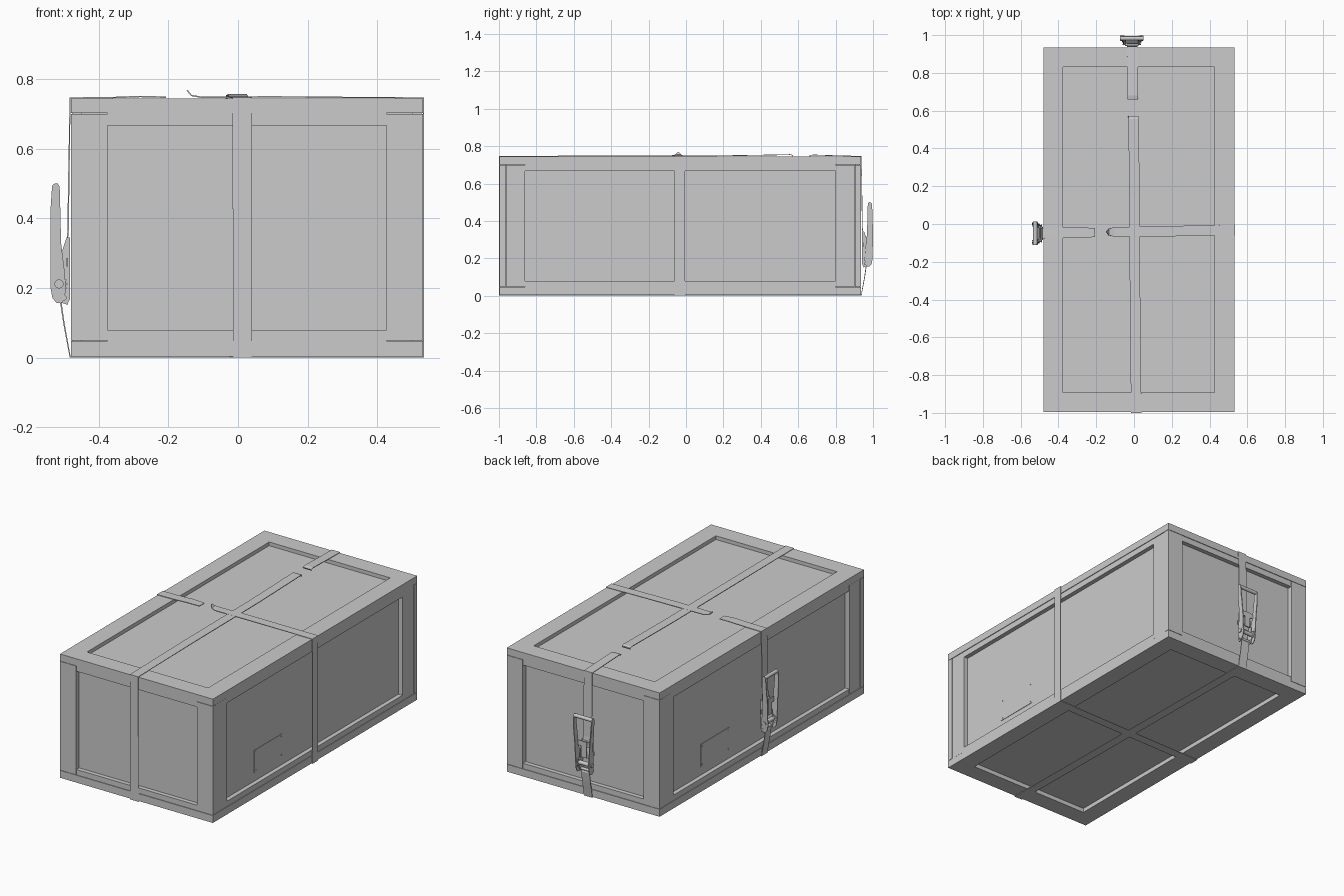
import bpy, bmesh
from math import pi, sin, cos
from mathutils import Matrix, Vector

if "Cube" in bpy.data.objects:
    bpy.data.objects.remove(bpy.data.objects["Cube"])

X0, X1, Y0, Y1 = -0.48, 0.531, -0.996, 0.935   # crate outer faces
Z0, Z1, ZB, ZT = 0.004, 0.744, 0.05, 0.70      # bottom / top, inner edges of the frames
W, T = 0.105, 0.03                             # board width and recess depth


def make(name, verts, faces, mat=Matrix()):
    me = bpy.data.meshes.new(name)
    me.from_pydata([mat @ Vector(v) for v in verts], [], faces)
    bm = bmesh.new()
    bm.from_mesh(me)
    bmesh.ops.recalc_face_normals(bm, faces=bm.faces)
    bm.to_mesh(me)
    bm.free()
    ob = bpy.data.objects.new(name, me)
    bpy.context.collection.objects.link(ob)
    return ob


def loft(name, a, b, mat=Matrix()):
    """Solid between two matching outlines."""
    n = len(a)
    faces = [tuple(range(n)), tuple(range(n, 2 * n))]
    faces += [(i, (i + 1) % n, n + (i + 1) % n, n + i) for i in range(n)]
    return make(name, list(a) + list(b), faces, mat)


def box(name, x0, x1, y0, y1, z0, z1, mat=Matrix()):
    r = [(x0, y0), (x1, y0), (x1, y1), (x0, y1)]
    return loft(name, [(x, y, z0) for x, y in r], [(x, y, z1) for x, y in r], mat)


def smooth(ob):
    bpy.ops.object.select_all(action='DESELECT')
    ob.select_set(True)
    bpy.context.view_layer.objects.active = ob
    bpy.ops.object.shade_smooth_by_angle(angle=0.6)


def rod(name, d, z, r, u0, u1, mat, n=20, teeth=0):
    """Cylinder or toothed wheel along local x."""
    count = teeth * 2 if teeth else n
    ring = []
    for i in range(count):
        rr = r * (0.78 if teeth and i % 2 else 1)
        ring.append((d + rr * cos(2 * pi * i / count), z + rr * sin(2 * pi * i / count)))
    ob = loft(name, [(u0, p, q) for p, q in ring], [(u1, p, q) for p, q in ring], mat)
    if not teeth:
        smooth(ob)


def ribbon(name, pts, axis, width=0.055):
    """Webbing strip; each point is x, y, z and an optional width."""
    verts = []
    for p in pts:
        h = Vector(axis) * (p[3] if len(p) > 3 else width) / 2
        c = Vector(p[:3])
        verts += [c - h, c + h]
    ob = make(name, verts, [(2 * i, 2 * i + 1, 2 * i + 3, 2 * i + 2) for i in range(len(pts) - 1)])
    m = ob.modifiers.new("thickness", 'SOLIDIFY')
    m.thickness, m.offset = 0.004, 0


# Recessed panels
box("crate_panels", X0 + T, X1 - T, Y0 + T, Y1 - T, Z0 + 0.025, Z1 - 0.022)

# Mitred lid and floor frames
outer = [(X0, Y0), (X1, Y0), (X1, Y1), (X0, Y1)]
inner = [(X0 + W, Y0 + W), (X1 - W, Y0 + W), (X1 - W, Y1 - W), (X0 + W, Y1 - W)]
for label, z0, z1 in (("lid", ZT + 0.002, Z1), ("floor", Z0, ZB - 0.002)):
    for i in range(4):
        j = (i + 1) % 4
        q = [outer[i], outer[j], inner[j], inner[i]]
        loft(f"{label}_frame_board", [(x, y, z0) for x, y in q], [(x, y, z1) for x, y in q])

# Corner posts: an end board overlapping a side board
e = 0.002
for xa, sx in ((X0, 1), (X1, -1)):
    for ya, sy in ((Y0, 1), (Y1, -1)):
        box("end_post", *sorted((xa, xa + sx * W)), *sorted((ya, ya + sy * (T + 0.002))), ZB, ZT)
        box("side_post", *sorted((xa + sx * e, xa + sx * (T + 0.002))),
            *sorted((ya + sy * (T + 0.004), ya + sy * (W + T))), ZB, ZT)

# Thin rails along the top and bottom of every wall
for z0, z1 in ((ZB - 0.005, ZB + T), (ZT - 0.033, ZT + 0.005)):
    for y0, y1 in ((Y0 + 0.004, Y0 + T + e), (Y1 - T - e, Y1 - 0.004)):
        box("end_rail", X0 + W, X1 - W, y0, y1, z0, z1)
    for x0, x1 in ((X0 + 0.004, X0 + T + e), (X1 - T - e, X1 - 0.004)):
        box("side_rail", x0, x1, Y0 + W + T, Y1 - W - T, z0, z1)

# Small screwed plates, one on each long side
mid = Matrix.Translation(((X0 + X1) / 2, (Y0 + Y1) / 2, 0))
for ang in (0, pi):
    m = mid @ Matrix.Rotation(ang, 4, 'Z')
    xs = (X1 - X0) / 2 - T
    box("side_plate", xs - 0.002, xs + 0.0025, -0.535, -0.265, 0.13, 0.265, m)
    for y in (-0.522, -0.278):
        for z in (0.142, 0.253):
            rod("plate_screw", 0, 0, 0.004, 0, 0.005, m @ Matrix.Translation((xs, y, z)), 8)

# Lengthwise strap: long run with a loose end, and the short piece above the buckle
ribbon("lengthwise_strap", [
    (-0.003, 0.567, 0.744), (-0.003, 0.570, 0.752), (-0.002, 0.555, 0.755), (-0.001, 0.46, 0.753),
    (0.002, 0.15, 0.748), (0.006, -0.45, 0.748), (0.012, Y0 - 0.002, 0.746), (0.013, Y0 - 0.002, 0.002),
    (-0.01, Y1 + 0.002, 0.002), (-0.01, Y1 + 0.02, 0.10), (-0.01, Y1 + 0.028, 0.155),
    (-0.01, Y1 + 0.022, 0.175)], (1, 0, 0))
ribbon("lengthwise_strap_short", [
    (-0.005, 0.664, 0.744), (-0.006, 0.66, 0.750), (-0.006, 0.68, 0.753), (-0.007, 0.80, 0.749),
    (-0.009, Y1 + 0.002, 0.746), (-0.010, Y1 + 0.006, 0.50), (-0.010, Y1 + 0.008, 0.36),
    (-0.010, Y1 + 0.022, 0.24)], (1, 0, 0))

# Crosswise strap with its curled-up pointed end
ribbon("crosswise_strap", [
    (-0.146, -0.042, 0.768, 0.006), (-0.134, -0.042, 0.753, 0.035), (-0.105, -0.042, 0.748, 0.050),
    (0.1, -0.039, 0.749), (X1 + 0.002, -0.033, 0.746), (X1 + 0.002, -0.033, 0.002),
    (X0 - 0.002, -0.05, 0.002), (X0 - 0.02, -0.05, 0.10), (X0 - 0.028, -0.05, 0.155),
    (X0 - 0.022, -0.05, 0.175)], (0, 1, 0))
ribbon("crosswise_strap_short", [
    (-0.207, -0.045, 0.748, 0.048), (-0.28, -0.046, 0.750), (-0.36, -0.047, 0.747),
    (X0 - 0.002, -0.048, 0.746), (X0 - 0.006, -0.05, 0.50), (X0 - 0.008, -0.05, 0.36),
    (X0 - 0.022, -0.05, 0.24)], (0, 1, 0))


def flare(z):
    return 0.040 + 0.017 * max(0, min(1, (z - 0.27) / 0.17))


def buckle(mat):
    """Ratchet buckle: local x across, local y outward, z up."""
    handle = [(0.034, 0.490), (0.040, 0.501), (0.049, 0.500), (0.056, 0.490), (0.060, 0.430), (0.061, 0.330),
              (0.060, 0.200), (0.055, 0.172), (0.044, 0.158), (0.030, 0.156), (0.020, 0.168), (0.016, 0.200),
              (0.020, 0.250), (0.030, 0.330), (0.032, 0.420)]
    frame = [(0.004, 0.345), (0.014, 0.345), (0.026, 0.310), (0.036, 0.250), (0.042, 0.200), (0.034, 0.160),
             (0.012, 0.152), (0.004, 0.170)]
    for s in (-1, 1):
        loft("buckle_handle_side", [(s * flare(z), d, z) for d, z in handle],
             [(s * (flare(z) + 0.005), d, z) for d, z in handle], mat)
        loft("buckle_frame_side", [(s * 0.031, d, z) for d, z in frame],
             [(s * 0.035, d, z) for d, z in frame], mat)
        rod("ratchet_wheel", 0.036, 0.212, 0.025, s * 0.0355, s * 0.0395, mat, teeth=12)
        rod("pivot_cap", 0.036, 0.212, 0.013, s * 0.044, s * 0.052, mat)
    rod("handle_grip", 0.045, 0.489, 0.011, -0.060, 0.060, mat)
    rod("spool", 0.036, 0.212, 0.012, -0.044, 0.044, mat)
    rod("anchor_bolt", 0.022, 0.172, 0.008, -0.046, 0.046, mat, 12)
    rod("upper_pin", 0.012, 0.332, 0.006, -0.036, 0.036, mat, 12)
    # Release latch, its guide and the lock plate
    box("release_latch", -0.041, 0.041, 0.036, 0.041, 0.315, 0.345, mat)
    box("latch_tongue", -0.018, 0.018, 0.038, 0.044, 0.25, 0.345, mat)
    box("lock_plate", -0.048, 0.048, 0.010, 0.014, 0.262, 0.286, mat)
    box("frame_back", -0.033, 0.033, 0.004, 0.007, 0.175, 0.33, mat)


# One buckle on the back and one on the left side
buckle(Matrix.Translation((-0.012, Y1 + 0.003, 0)))
buckle(Matrix.Translation((X0 + 0.002, -0.05, 0)) @ Matrix.Rotation(pi / 2, 4, 'Z'))
